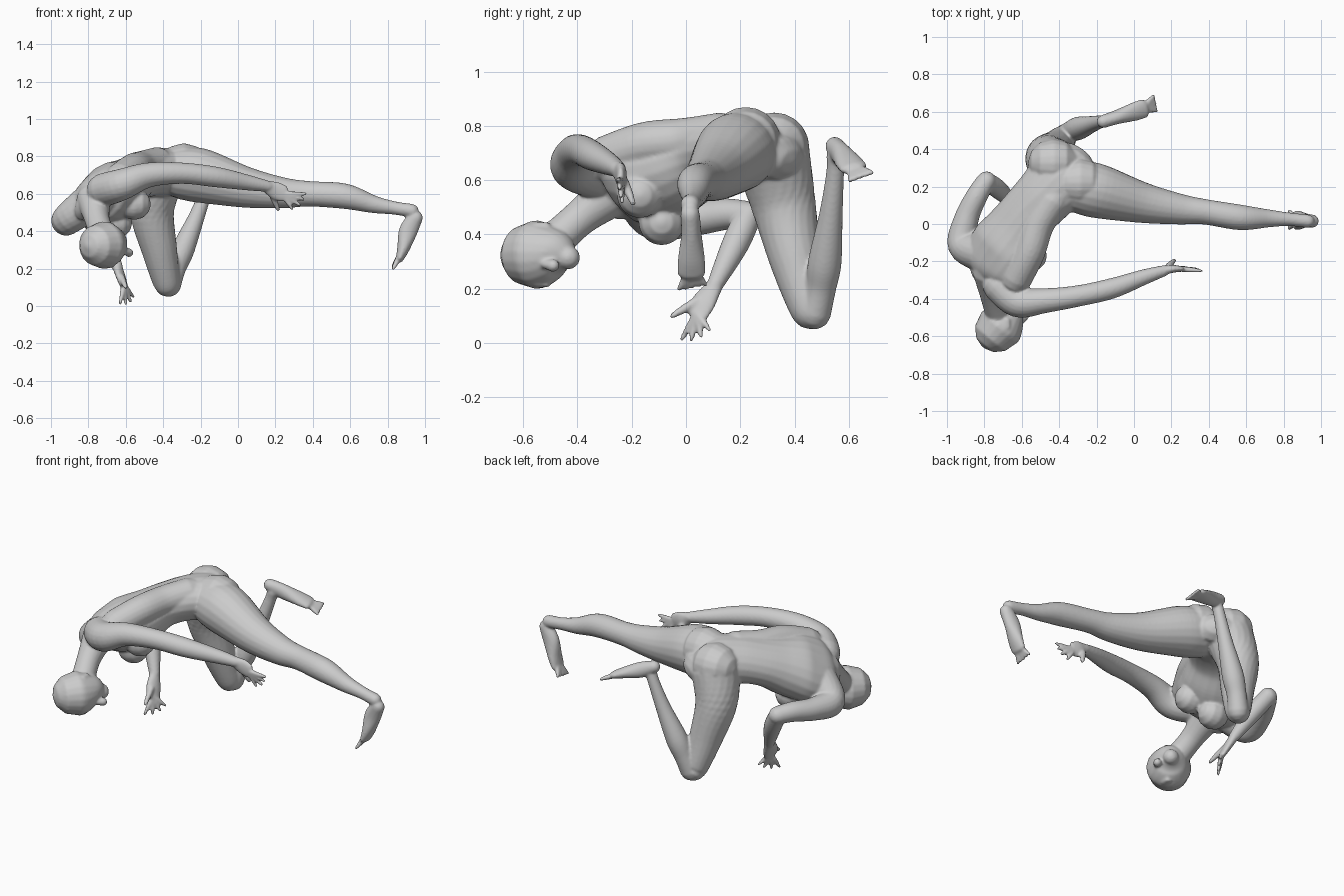
import bpy, bmesh, math
from mathutils import Vector as V

bm = bmesh.new()


def spline(vals, n=6):
    """Catmull-Rom interpolation of a list of vectors."""
    out = []
    for i in range(len(vals) - 1):
        p0, p1 = vals[max(i - 1, 0)], vals[i]
        p2, p3 = vals[i + 1], vals[min(i + 2, len(vals) - 1)]
        for k in range(n):
            t = k / n
            out.append(0.5 * (2 * p1 + (p2 - p0) * t + (2 * p0 - 5 * p1 + 4 * p2 - p3) * t * t
                              + (3 * p1 - p0 - 3 * p2 + p3) * t ** 3))
    return out + [vals[-1]]


def tube(points, side=(0.13, 0.31, 0.94), side_end=None, seg=20):
    """Round-ended limb. Each point is (x, y, z, half width, half depth)."""
    pts = [V(p[:3]) for p in points]
    rad = [V((p[3], p[-1], 0)) for p in points]
    c, r = spline(pts), spline(rad)
    s0, s1 = V(side), V(side_end or side)
    rings, last = [], len(c) - 1
    for i in range(last + 1):
        d = (c[min(i + 1, last)] - c[max(i - 1, 0)]).normalized()
        s = s0.lerp(s1, i / last)
        s = (s - d * s.dot(d)).normalized()
        q = d.cross(s)
        caps = [0.0]
        if i == 0:
            caps = [-85, -60, -30, 0]
        elif i == last:
            caps = [0, 30, 60, 85]
        for a in caps:
            a = math.radians(a)
            m = c[i] + d * (math.sin(a) * min(r[i].x, r[i].y))
            k = math.cos(a)
            rings.append([bm.verts.new(m + s * (r[i].x * k * math.cos(t)) + q * (r[i].y * k * math.sin(t)))
                          for t in (2 * math.pi * j / seg for j in range(seg))])
    for a, b in zip(rings, rings[1:]):
        for j in range(seg):
            bm.faces.new((a[j], a[(j + 1) % seg], b[(j + 1) % seg], b[j]))
    bm.faces.new(rings[0][::-1])
    bm.faces.new(rings[-1])


def ball(x, y, z, r):
    tube([(x - r * .05, y, z, r), (x + r * .05, y, z, r)])


def digits(root, tips, r):
    """Fingers or toes fanning out from around a root point."""
    root = V(root)
    for t in tips:
        t = V(t)
        a = root.lerp(t, 0.1)
        tube([(*a, r * 1.15), (*a.lerp(t, .55), r), (*t, r * .7)], seg=10)


# torso, from pelvis to upper chest
tube([(-.33, .33, .69, .14, .09), (-.38, .26, .71, .18, .13), (-.47, .16, .71, .165, .125),
      (-.56, .06, .68, .16, .125), (-.63, -.05, .63, .185, .15), (-.69, -.14, .60, .21, .155),
      (-.75, -.22, .58, .20, .12), (-.77, -.27, .56, .14, .08)],
     (-.6, .75, -.05), (-.6, .45, -.6))
# raised side of the back
tube([(-.63, -.29, .68, .085), (-.56, -.15, .73, .085), (-.51, .0, .745, .085), (-.43, .13, .76, .09)])
# chest and buttocks
ball(-.655, -.09, .445, .085)
ball(-.555, -.17, .545, .085)
ball(-.29, .22, .74, .13)
ball(-.43, .325, .72, .13)

# neck
tube([(-.77, -.25, .57, .095), (-.755, -.38, .47, .068), (-.73, -.47, .39, .068)])
# skull and jaw
tube([(-.73, -.565, .325, .122), (-.71, -.54, .326, .125), (-.665, -.475, .328, .09), (-.635, -.435, .315, .045)])
# nose, ears
tube([(-.60, -.52, .29, .016), (-.583, -.49, .285, .024)])
for z in (.435, .215):
    tube([(-.69, -.55, z, .03, .012), (-.68, -.51, z, .018, .01)], (1, 0, 0))

# stretched arm
tube([(-.72, -.33, .62, .09), (-.62, -.415, .65, .085), (-.48, -.41, .70, .067), (-.30, -.385, .71, .057),
      (-.12, -.345, .69, .055), (.05, -.285, .66, .042), (.16, -.25, .64, .03)])
tube([(.15, -.25, .64, .032, .025), (.20, -.24, .618, .048, .022), (.245, -.24, .60, .045, .016)], (.3, 0, 1))
digits((.235, -.24, .60), [(.36, -.25, .60), (.35, -.245, .57), (.33, -.24, .54), (.29, -.235, .52)], .013)
digits((.18, -.23, .60), [(.215, -.195, .515)], .016)

# bent arm
tube([(-.81, -.16, .54, .10), (-.915, -.11, .46, .083), (-.895, .03, .46, .066), (-.84, .15, .475, .058),
      (-.79, .23, .47, .052)])
tube([(-.79, .23, .47, .05), (-.72, .18, .36, .05), (-.645, .105, .21, .03)])
tube([(-.645, .105, .21, .032, .026), (-.625, .065, .15, .048, .022), (-.61, .04, .105, .045, .016)], (.4, .9, -.3))
digits((-.61, .04, .11), [(-.63, -.015, .015), (-.60, .02, .012), (-.575, .055, .025), (-.56, .085, .05)], .013)
digits((-.625, .05, .16), [(-.60, -.05, .10)], .016)

# stretched leg
tube([(-.30, .20, .71, .14), (-.19, .175, .695, .145), (.04, .115, .635, .11), (.24, .08, .605, .083),
      (.38, .065, .60, .068), (.57, .035, .587, .068), (.72, .03, .545, .048), (.83, .025, .525, .036),
      (.93, .015, .51, .036)])
tube([(.95, .015, .475, .036, .04), (.91, .02, .40, .038, .05), (.885, .02, .31, .05, .034),
      (.865, .02, .255, .052, .022)], (0, 1, 0))
digits((.872, .02, .28), [(.83, -.025 + .024 * i, .2 + .004 * i) for i in range(5)], .014)

# folded leg
tube([(-.43, .32, .68, .14), (-.46, .36, .51, .12), (-.42, .405, .30, .095), (-.385, .45, .14, .075),
      (-.38, .462, .115, .066)])
tube([(-.365, .475, .11, .06), (-.335, .497, .2, .056), (-.295, .512, .3, .062), (-.22, .535, .48, .043),
      (-.165, .55, .63, .033), (-.145, .55, .69, .033)])
tube([(-.165, .548, .725, .035, .036), (-.09, .572, .695, .038, .045), (.0, .60, .665, .05, .032),
      (.055, .618, .645, .052, .022)], (-.3, .9, .2))
digits((.035, .612, .65), [(.12 - .004 * i, .605 + .02 * i, .6 + .007 * i) for i in range(5)], .014)

# blend all parts into one smooth body
bmesh.ops.recalc_face_normals(bm, faces=bm.faces)
mesh = bpy.data.meshes.new("human_figure")
bm.to_mesh(mesh)
bm.free()
body = bpy.data.objects.new("human_figure", mesh)
bpy.context.collection.objects.link(body)
remesh = body.modifiers.new("blend", 'REMESH')
remesh.mode = 'VOXEL'
remesh.voxel_size = 0.0075
remesh.use_smooth_shade = True
smooth = body.modifiers.new("soften", 'SMOOTH')
smooth.factor = 0.5
smooth.iterations = 5
